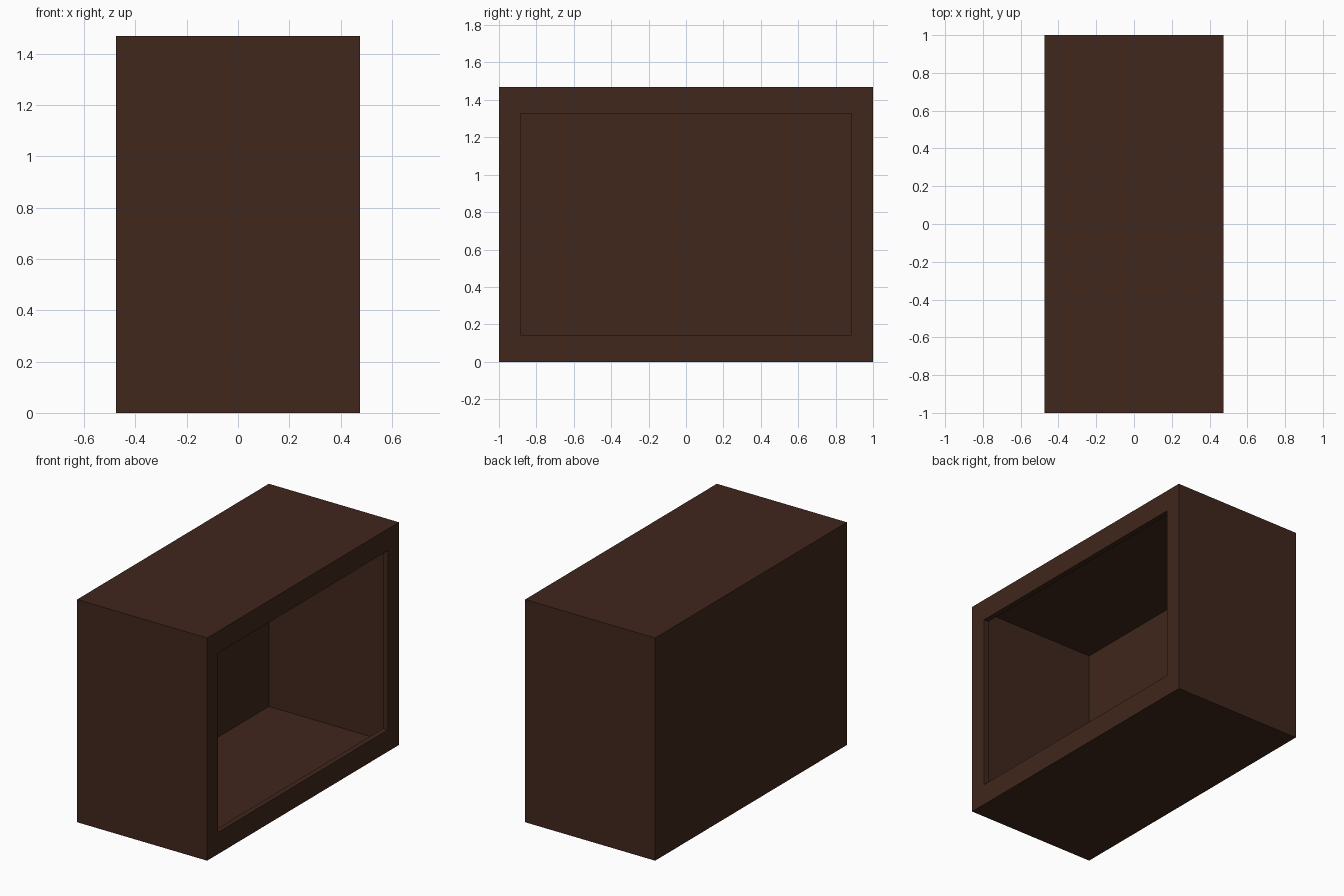
import bpy, bmesh
from mathutils import Vector

if "Cube" in bpy.data.objects:
    bpy.data.objects.remove(bpy.data.objects["Cube"])

WIDTH, LENGTH, HEIGHT = 0.95, 2.0, 1.47
BORDER_Y, BORDER_Z, LIP = 0.115, 0.143, 0.035

bm = bmesh.new()

# Thin hollow shell
bmesh.ops.create_cube(bm, size=1)
bmesh.ops.scale(bm, vec=(WIDTH, LENGTH, HEIGHT), verts=bm.verts)
bmesh.ops.translate(bm, vec=(0, 0, HEIGHT / 2), verts=bm.verts)

# Face frame around the opening on the right side
opening = max(bm.faces, key=lambda f: f.calc_center_median().x)
bmesh.ops.inset_individual(bm, faces=[opening], thickness=0.1)
centre = Vector((WIDTH / 2, 0, HEIGHT / 2))
for v in opening.verts:
    sy = 1 if v.co.y > 0 else -1
    sz = 1 if v.co.z > centre.z else -1
    v.co = centre + Vector((0, sy * (LENGTH / 2 - BORDER_Y), sz * (HEIGHT / 2 - BORDER_Z)))

# Lip turned inward, left open into the hollow interior
result = bmesh.ops.extrude_discrete_faces(bm, faces=[opening])
inner = result["faces"][0]
bmesh.ops.translate(bm, vec=(-LIP, 0, 0), verts=inner.verts)
bmesh.ops.delete(bm, geom=[inner], context='FACES_ONLY')

mesh = bpy.data.meshes.new("open_cabinet")
bm.to_mesh(mesh)
bm.free()
cabinet = bpy.data.objects.new("open_cabinet", mesh)
bpy.context.collection.objects.link(cabinet)

# Dark brown wood
wood = bpy.data.materials.new("dark_wood")
wood.diffuse_color = (0.051, 0.020, 0.012, 1)
wood.use_nodes = True
wood.node_tree.nodes["Principled BSDF"].inputs["Base Color"].default_value = wood.diffuse_color
mesh.materials.append(wood)
